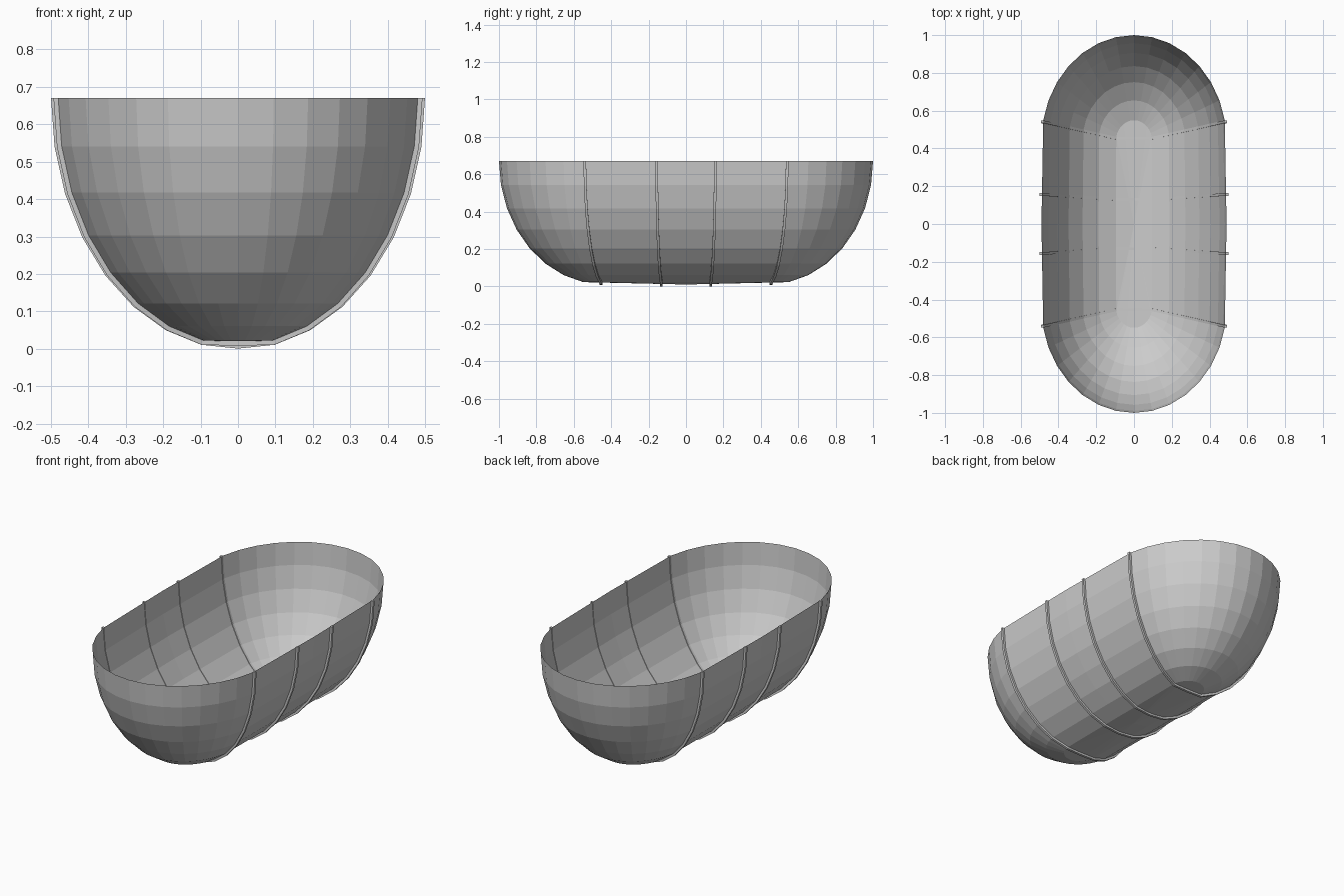
import bpy, bmesh
from math import sin, cos, pi, hypot

if "Cube" in bpy.data.objects:
    bpy.data.objects.remove(bpy.data.objects["Cube"])

RX, RY, H, RIM, SHIFT = 0.49, 0.56, 0.66, 0.67, 0.44
STEP = pi / 16


def add_object(name, bm):
    bmesh.ops.recalc_face_normals(bm, faces=bm.faces)
    me = bpy.data.meshes.new(name)
    bm.to_mesh(me)
    bm.free()
    ob = bpy.data.objects.new(name, me)
    bpy.context.collection.objects.link(ob)
    return ob


# Tub shell: half sphere pulled apart along y, middle ring and pole stay put
bm = bmesh.new()
bmesh.ops.create_uvsphere(bm, u_segments=32, v_segments=16, radius=1)
bmesh.ops.delete(bm, geom=[v for v in bm.verts if v.co.z > 0.001], context='VERTS')
for v in bm.verts:
    s = 0 if abs(v.co.y) < 0.001 else (1 if v.co.y > 0 else -1)
    v.co = (v.co.x * RX, v.co.y * RY + s * SHIFT, RIM + v.co.z * H)
add_object("tub_shell", bm)


def hull_point(k, t):
    """Point on the long side: k = ring down from rim, t = 0 middle to 1 end."""
    a = k * STEP
    x = RX * cos(a) * (1 + abs(t) * (cos(STEP) - 1))
    y = t * (SHIFT + RY * sin(STEP) * cos(a))
    return x, y, RIM - H * sin(a)


def band(name, t, half=0.007, outer=0.0125, inner=-0.003):
    """Thin rectangular hoop following the shell from rim to rim."""
    path = []
    for k in range(8):
        a = k * STEP
        nx, nz = cos(a) / RX, -sin(a) / H
        n = hypot(nx, nz)
        path.append((hull_point(k, t), nx / n, nz / n))
    left = [((-x, y, z), -nx, nz) for (x, y, z), nx, nz in path[::-1]]
    _, y, z = hull_point(7, t)
    dip = 0.0127 * (1 - abs(y) / (SHIFT + RY * sin(STEP)))
    path += [((0, y, z - dip), 0, -1)] + left

    bm = bmesh.new()
    rows = []
    for (x, y, z), nx, nz in path:
        rows.append([bm.verts.new((x + nx * d, y + w, z + nz * d))
                     for d, w in ((inner, -half), (outer, -half),
                                  (outer, half), (inner, half))])
    for r0, r1 in zip(rows, rows[1:]):
        for i in range(4):
            j = (i + 1) % 4
            bm.faces.new((r0[i], r0[j], r1[j], r1[i]))
    bm.faces.new(rows[0])
    bm.faces.new(rows[-1][::-1])
    # Keep the hoop ends level with the rim
    add_object(name, bm)


# Four hoops, mirrored front and back
for label, t in (("inner", 0.285), ("outer", 0.985)):
    band("front_" + label + "_band", -t)
    band("back_" + label + "_band", t)
